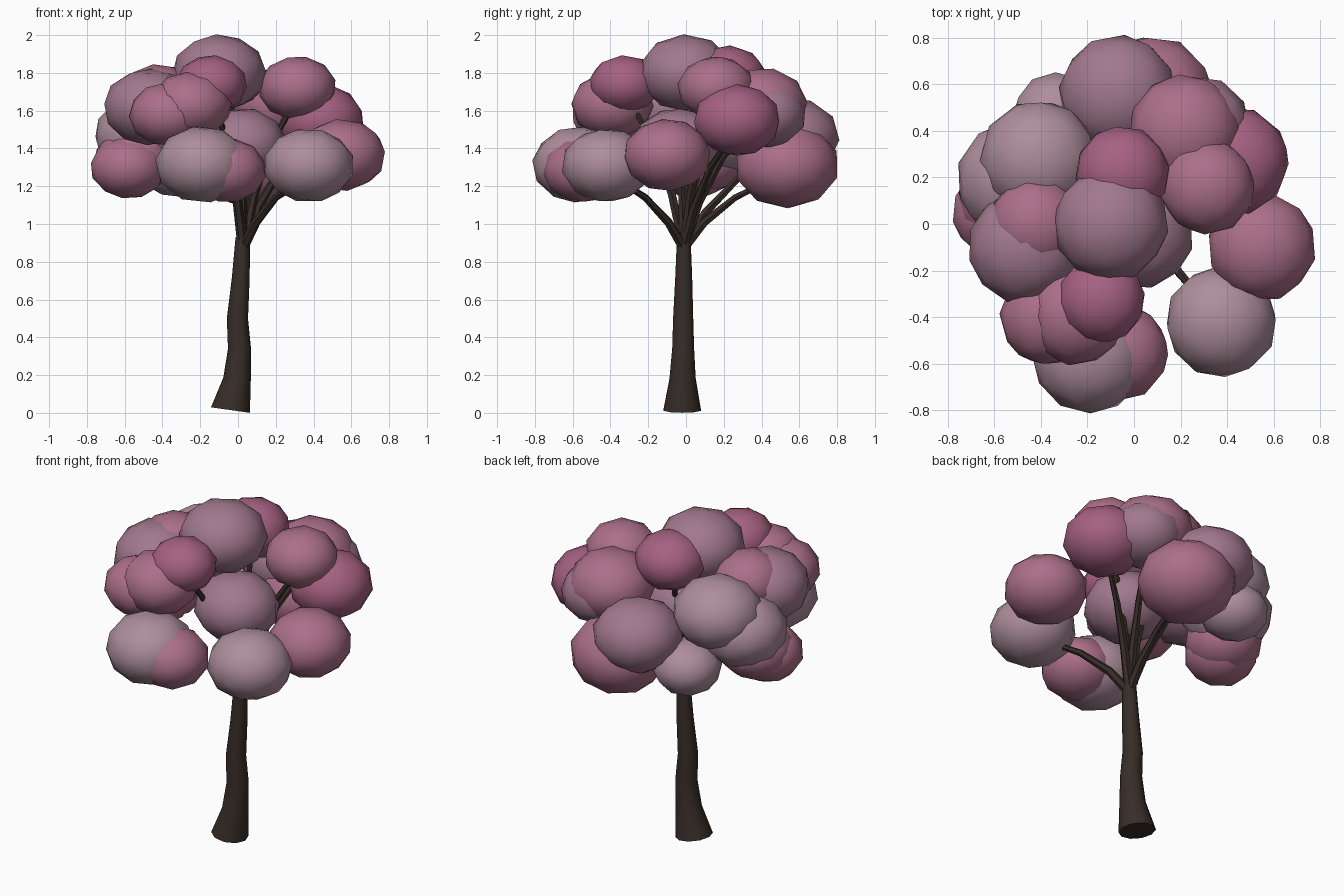
import bpy, bmesh, math, random
from mathutils import Vector, Matrix, Euler

if "Cube" in bpy.data.objects:
    bpy.data.objects.remove(bpy.data.objects["Cube"])

random.seed(4)


def material(name, rgb):
    m = bpy.data.materials.new(name)
    m.diffuse_color = (*rgb, 1)
    m.use_nodes = True
    m.node_tree.nodes["Principled BSDF"].inputs["Base Color"].default_value = m.diffuse_color
    return m


MATS = {
    "grey": material("grey_blossom", (0.42, 0.27, 0.33)),
    "mauve": material("mauve_blossom", (0.36, 0.19, 0.27)),
    "pink": material("pink_blossom", (0.41, 0.16, 0.25)),
    "rose": material("rose_blossom", (0.38, 0.12, 0.22)),
}
BARK = material("bark", (0.038, 0.026, 0.021))


def finish(bm, name, mat, angle):
    bmesh.ops.recalc_face_normals(bm, faces=bm.faces)
    me = bpy.data.meshes.new(name)
    bm.to_mesh(me)
    bm.free()
    me.materials.append(mat)
    ob = bpy.data.objects.new(name, me)
    bpy.context.collection.objects.link(ob)
    bpy.ops.object.select_all(action="DESELECT")
    ob.select_set(True)
    bpy.context.view_layer.objects.active = ob
    bpy.ops.object.shade_smooth_by_angle(angle=angle)
    return ob


def tube(name, path, sides, tilts=None):
    """Loft rings along (x, y, z, radius) points."""
    bm = bmesh.new()
    pts = [Vector(p[:3]) for p in path]
    rings = []
    for i, p in enumerate(path):
        d = tilts[i] if tilts else pts[min(i + 1, len(pts) - 1)] - pts[max(i - 1, 0)]
        rot = Vector((0, 0, 1)).rotation_difference(Vector(d).normalized())
        rings.append([bm.verts.new(pts[i] + rot @ Vector((
            p[3] * math.cos(k * math.tau / sides),
            p[3] * math.sin(k * math.tau / sides), 0))) for k in range(sides)])
    for a, b in zip(rings, rings[1:]):
        for k in range(sides):
            n = (k + 1) % sides
            bm.faces.new((a[k], a[n], b[n], b[k]))
    bm.faces.new(rings[0])
    bm.faces.new(rings[-1])
    return finish(bm, name, BARK, math.radians(50))


# Trunk: flared, slightly crooked
up = (0, 0, 1)
tube("trunk", [(-0.04, -0.02, 0.015, 0.104), (-0.005, -0.018, 0.18, 0.073),
               (0.008, -0.015, 0.34, 0.061), (-0.003, -0.015, 0.50, 0.056),
               (0.015, -0.012, 0.72, 0.047), (0.025, -0.012, 0.93, 0.038)],
     10, [(0.14, 0, 1), (0.1, 0, 1), up, up, up, up])

# Blossom clumps: x, y, z, radius, colour, has branch
CLUMPS = [
    (-0.10, 0.00, 1.80, 0.245, "mauve", 1),
    (-0.05, 0.22, 1.78, 0.20, "rose", 1),
    (0.315, 0.16, 1.72, 0.203, "pink", 1),
    (0.22, 0.40, 1.63, 0.24, "pink", 1),
    (0.28, 0.42, 1.58, 0.215, "mauve", 0),
    (0.435, 0.27, 1.55, 0.23, "rose", 1),
    (0.07, 0.535, 1.31, 0.273, "pink", 1),
    (-0.07, 0.56, 1.46, 0.25, "mauve", 1),
    (-0.41, 0.28, 1.58, 0.25, "grey", 0),
    (-0.51, 0.19, 1.47, 0.25, "grey", 0),
    (-0.465, -0.10, 1.62, 0.245, "mauve", 0),
    (-0.42, 0.00, 1.68, 0.20, "pink", 0),
    (-0.33, 0.46, 1.30, 0.19, "grey", 0),
    (-0.58, 0.05, 1.30, 0.20, "pink", 0),
    (-0.55, 0.11, 1.34, 0.21, "pink", 0),
    (-0.14, -0.325, 1.74, 0.185, "rose", 1),
    (-0.25, -0.39, 1.63, 0.215, "pink", 0),
    (-0.37, -0.40, 1.58, 0.205, "pink", 0),
    (-0.19, -0.565, 1.315, 0.245, "grey", 0),
    (-0.06, -0.55, 1.285, 0.207, "pink", 0),
    (0.375, -0.42, 1.31, 0.237, "grey", 1),
    (0.55, -0.10, 1.365, 0.23, "pink", 0),
    (0.02, -0.04, 1.42, 0.235, "mauve", 1),
]
fork = Vector((0.025, -0.012, 0.87))
for i, (x, y, z, r, col, has_branch) in enumerate(CLUMPS):
    bm = bmesh.new()
    bmesh.ops.create_icosphere(bm, subdivisions=2, radius=r * 1.02)
    turn = Euler([random.uniform(0, math.tau) for _ in range(3)]).to_matrix().to_4x4()
    bm.transform(Matrix.Translation((x, y, z))
                 @ Matrix.Diagonal((1, 1, 0.82, 1)) @ turn)
    finish(bm, f"blossom_clump_{i + 1}", MATS[col], math.radians(60))
    # Branch rising steeply from the fork, then bending into the clump
    if has_branch:
        end = Vector((x, y, z - 0.03))
        d = end - fork
        path = [(fork.x + d.x * h, fork.y + d.y * h, fork.z + d.z * v, w)
                for h, v, w in ((0, 0, 0.027), (0.2, 0.34, 0.024),
                                (0.5, 0.66, 0.019), (0.95, 0.95, 0.012))]
        tube(f"branch_{i + 1}", path, 6)
